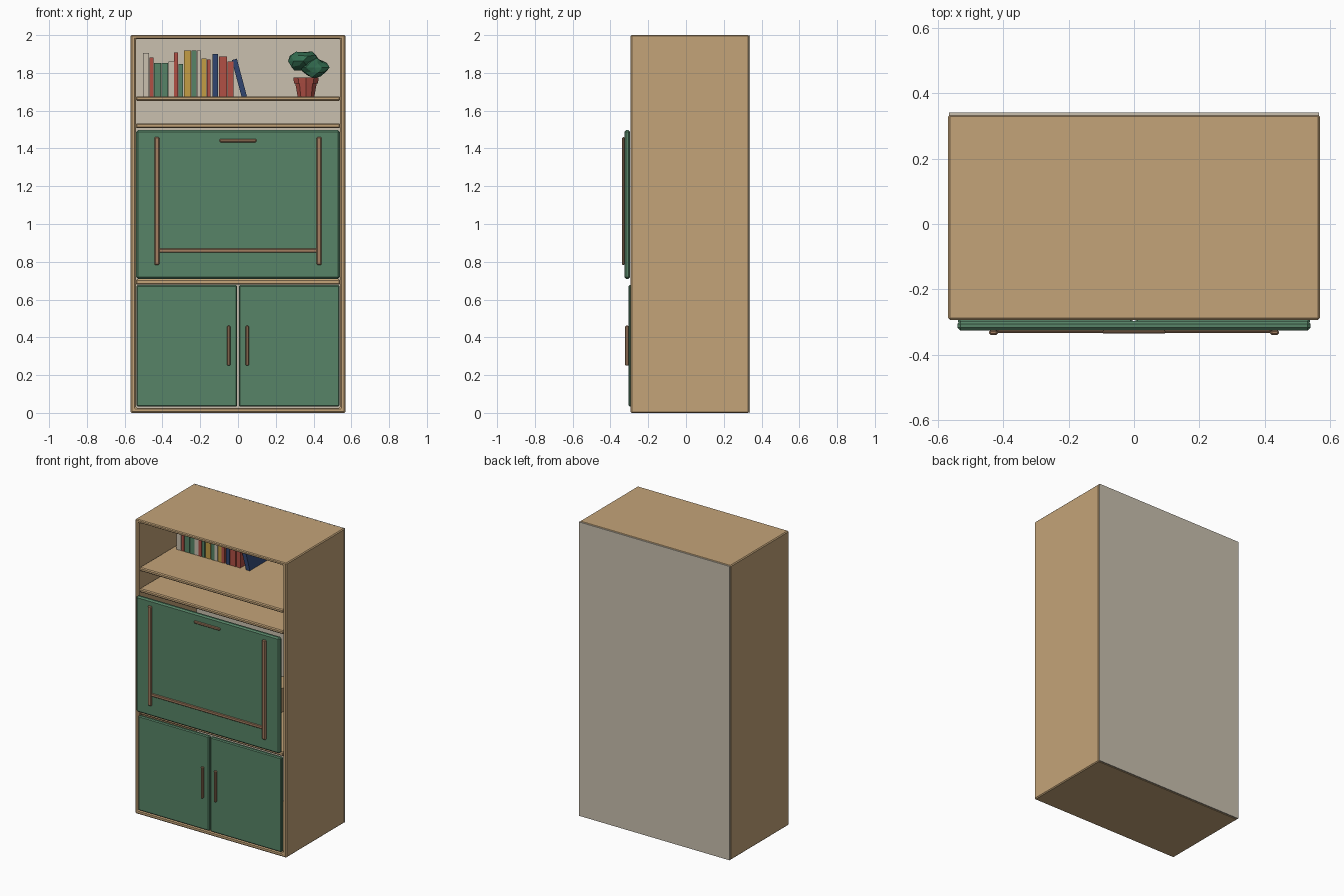
import bpy, bmesh, math, random
from mathutils import Vector, Matrix

if "Cube" in bpy.data.objects:
    bpy.data.objects.remove(bpy.data.objects["Cube"])

random.seed(4)


def mat(name, r, g, b):
    m = bpy.data.materials.new(name)
    m.diffuse_color = (r, g, b, 1)
    m.use_nodes = True
    m.node_tree.nodes["Principled BSDF"].inputs["Base Color"].default_value = m.diffuse_color
    return m


TAN = mat("tan wood", 0.55, 0.37, 0.19)
BROWN = mat("brown wood", 0.37, 0.21, 0.12)
GREEN = mat("door green", 0.095, 0.23, 0.135)
WHITE = mat("off white", 0.59, 0.53, 0.43)
RED = mat("red", 0.44, 0.08, 0.06)
YELLOW = mat("ochre", 0.55, 0.34, 0.06)
NAVY = mat("navy", 0.03, 0.06, 0.16)
LEAF = mat("leaf green", 0.035, 0.16, 0.085)


def finish(name, bm, material, bevel=0.0):
    bmesh.ops.recalc_face_normals(bm, faces=bm.faces)
    me = bpy.data.meshes.new(name)
    bm.to_mesh(me)
    bm.free()
    ob = bpy.data.objects.new(name, me)
    bpy.context.collection.objects.link(ob)
    me.materials.append(material)
    if bevel:
        mod = ob.modifiers.new("bevel", 'BEVEL')
        mod.width = bevel
        mod.segments = 1
        mod.limit_method = 'ANGLE'
    return ob


def box(name, x, y, z, material, bevel=0.0):
    """Box from (min, max) ranges."""
    bm = bmesh.new()
    bmesh.ops.create_cube(bm, size=1)
    for v in bm.verts:
        v.co = Vector([(a + b) / 2 + c * (b - a)
                       for (a, b), c in zip((x, y, z), v.co)])
    return finish(name, bm, material, bevel)


# Outer carcass: rectangular ring extruded in depth
bm = bmesh.new()
outer = [(-.568, 0), (.568, 0), (.568, 2), (-.568, 2)]
inner = [(-.541, .027), (.541, .027), (.541, 1.98), (-.541, 1.98)]
vo = [bm.verts.new((x, -.293, z)) for x, z in outer]
vi = [bm.verts.new((x, -.293, z)) for x, z in inner]
ring = [bm.faces.new((vo[i], vo[(i + 1) % 4], vi[(i + 1) % 4], vi[i])) for i in range(4)]
ext = bmesh.ops.extrude_face_region(bm, geom=ring, use_keep_orig=True)
for v in ext["geom"]:
    if isinstance(v, bmesh.types.BMVert):
        v.co.y = .334
finish("carcass", bm, TAN, 0.006)

# Back panel and shelves
box("back_panel", (-.566, .566), (.332, .34), (.002, 1.998), WHITE)
for name, z in (("display_shelf", (1.652, 1.676)), ("upper_divider", (1.508, 1.532)),
                ("lower_divider", (.68, .708))):
    box(name, (-.541, .541), (-.288, .333), z, TAN, 0.006)

# Small compartment inside the desk space
box("inner_compartment", (-.2, .2), (.05, .333), (.708, .87), TAN)

# Fold-down desk front with its folded leg frame
box("desk_front", (-.539, .539), (-.326, -.296), (.71, 1.497), GREEN, 0.009)
box("desk_handle", (-.097, .097), (-.335, -.324), (1.432, 1.45), BROWN, 0.004)
box("desk_foot_bar", (-.42, .42), (-.333, -.324), (.848, .87), BROWN, 0.004)

# Mirrored parts
for side, s in (("left", -1), ("right", 1)):
    box("desk_leg_" + side, sorted((s * .416, s * .443)), (-.339, -.324), (.783, 1.46), BROWN, 0.005)
    box("door_" + side, sorted((s * .004, s * .538)), (-.305, -.28), (.034, .676), GREEN, 0.006)
    box("door_handle_" + side, sorted((s * .041, s * .057)), (-.322, -.303), (.25, .462), BROWN, 0.004)

# Row of books: left edge, width, height, colour
books = [(-.503, .031, .228, WHITE), (-.468, .020, .205, RED), (-.445, .038, .177, GREEN),
         (-.404, .034, .177, GREEN), (-.368, .028, .183, WHITE), (-.338, .020, .232, RED),
         (-.314, .022, .172, GREEN), (-.287, .038, .242, YELLOW), (-.246, .026, .242, GREEN),
         (-.218, .022, .242, WHITE), (-.193, .026, .199, YELLOW), (-.165, .020, .194, RED),
         (-.134, .028, .225, NAVY), (-.101, .042, .210, RED), (-.055, .030, .183, RED)]
for i, (x, w, h, m) in enumerate(books):
    box(f"book_{i + 1}", (x, x + w), (.06, .24), (1.676, 1.676 + h), m)

# Last book leans against the row
lean = box("leaning_book", (-.028, 0), (.06, .24), (0, .205), NAVY)
lean.location = (.047, 0, 1.677)
lean.rotation_euler.y = math.radians(-15)


# Plant pot with rim
def cone(name, r1, r2, z1, z2, material):
    bm = bmesh.new()
    bmesh.ops.create_cone(bm, cap_ends=True, segments=10, radius1=r1, radius2=r2, depth=z2 - z1,
                          matrix=Matrix.Translation((.36, .13, (z1 + z2) / 2)))
    return finish(name, bm, material)


cone("pot_body", .047, .06, 1.676, 1.748, RED)
cone("pot_rim", .066, .071, 1.745, 1.775, RED)

# Faceted foliage from two rough clumps
bm = bmesh.new()
for center, size in (((.345, .13, 1.862), (.085, .085, .055)),
                     ((.405, .13, 1.828), (.078, .085, .055))):
    made = bmesh.ops.create_icosphere(bm, subdivisions=2, radius=1)
    for v in made["verts"]:
        p = v.co * random.uniform(.8, 1.12)
        v.co = Vector([c + a * s for c, a, s in zip(center, p, size)])
finish("foliage", bm, LEAF)
